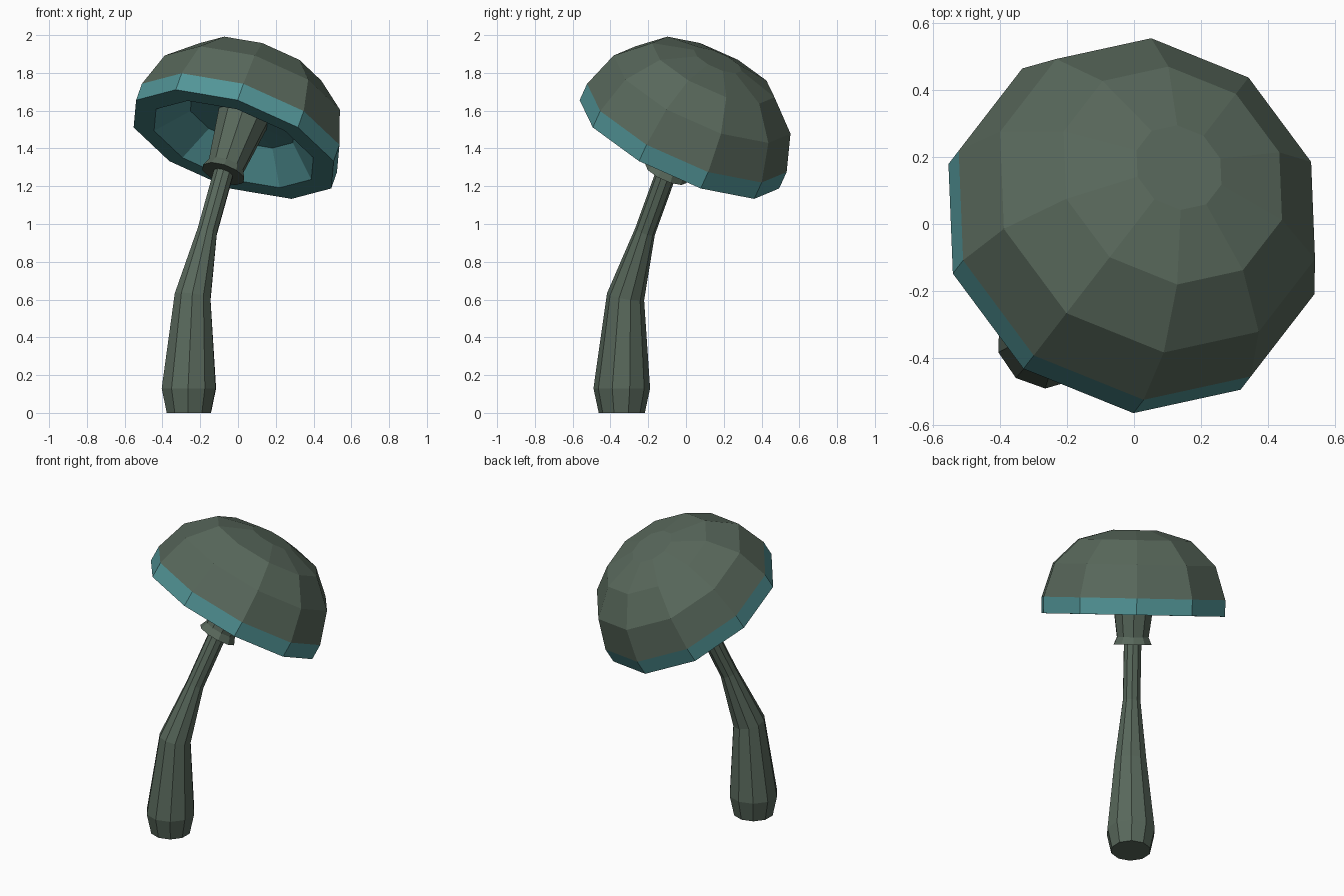
import bpy, bmesh, math
from mathutils import Vector, Matrix

if "Cube" in bpy.data.objects:
    bpy.data.objects.remove(bpy.data.objects["Cube"])

SIDES = 10
LEAN = math.radians(52.3)      # compass direction in which the mushroom leans
TILT = math.radians(30)        # tilt of the cap and collar
RIM = Vector((-0.023, -0.035, 1.422))


def material(name, rgb):
    m = bpy.data.materials.new(name)
    m.diffuse_color = (*rgb, 1)
    m.use_nodes = True
    m.node_tree.nodes["Principled BSDF"].inputs["Base Color"].default_value = m.diffuse_color
    return m


GREEN = material("grey_green", (0.098, 0.138, 0.105))
TEAL = material("teal", (0.085, 0.30, 0.31))


def frame(centre, tilt):
    """Matrix that leans the z axis towards LEAN by tilt."""
    return (Matrix.Translation(centre) @ Matrix.Rotation(LEAN, 4, 'Z')
            @ Matrix.Rotation(tilt, 4, 'Y'))


def loft(name, rings, mats, bands=None):
    """Skin (matrix, radius) rings; bands gives the material index per band."""
    bm = bmesh.new()
    loops = []
    for mat, r in rings:
        loops.append([bm.verts.new(mat @ Vector((r * math.cos(a), r * math.sin(a), 0)))
                      for a in (2 * math.pi * i / SIDES for i in range(SIDES))])
    for k, (a, b) in enumerate(zip(loops, loops[1:])):
        for i in range(SIDES):
            j = (i + 1) % SIDES
            f = bm.faces.new((a[i], a[j], b[j], b[i]))
            f.material_index = bands[k] if bands else 0
    for loop, k in ((loops[0], 0), (loops[-1], -1)):
        f = bm.faces.new(loop)
        f.material_index = bands[k] if bands else 0
    bmesh.ops.recalc_face_normals(bm, faces=bm.faces[:])
    me = bpy.data.meshes.new(name)
    bm.to_mesh(me)
    bm.free()
    for m in mats:
        me.materials.append(m)
    ob = bpy.data.objects.new(name, me)
    bpy.context.collection.objects.link(ob)
    return ob


def lathe(name, profile, mats, bands=None):
    """Turn a (height, radius) profile about the tilted cap axis."""
    base = frame(RIM, TILT)
    return loft(name, [(base @ Matrix.Translation((0, 0, h)), r) for h, r in profile],
                mats, bands)


# Cap: hollow underside, flat lip, teal edge band, faceted dome
lathe("cap",
      [(0.16, 0.10), (0.15, 0.30), (0, 0.46), (0, 0.578), (0.10, 0.578),
       (0.304, 0.512), (0.453, 0.355), (0.513, 0.138)],
      [GREEN, TEAL], [1, 1, 1, 1, 0, 0, 0])

# Collar under the cap, flared at its lower edge
lathe("collar", [(-0.18, 0.12), (-0.135, 0.10), (0.165, 0.142)], [GREEN])

# Bent stem: centre, tilt in degrees, radius
stem = [((-0.26, -0.34, 0.0), 0, 0.122),
        ((-0.26, -0.34, 0.13), 0, 0.15),
        ((-0.24, -0.32, 0.615), 13, 0.10),
        ((-0.163, -0.217, 0.96), 24, 0.055),
        ((-0.078, -0.106, 1.266), 30, 0.055),
        ((-0.05, -0.07, 1.345), 30, 0.055)]
loft("stem", [(frame(Vector(c), math.radians(t)), r) for c, t, r in stem], [GREEN])
